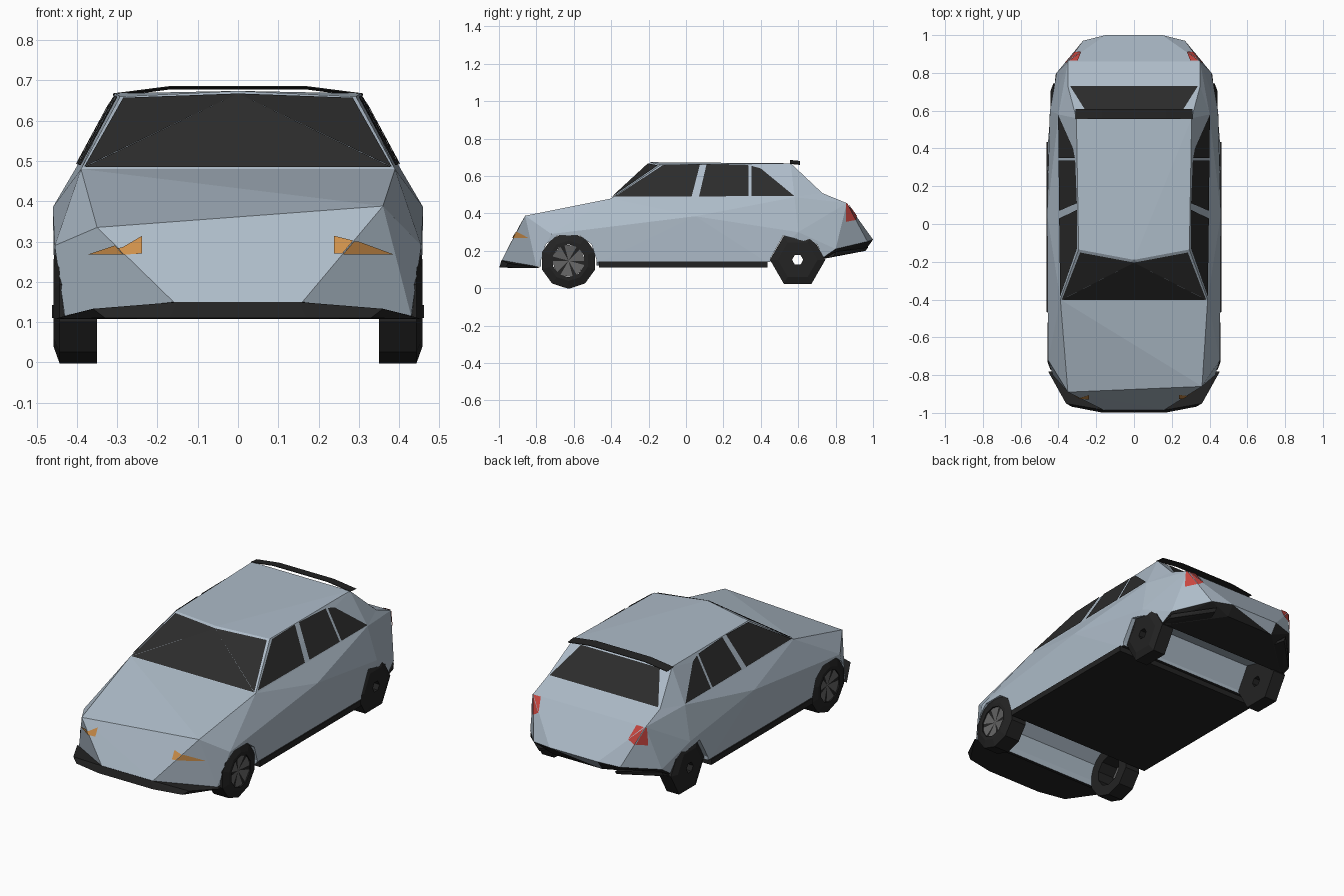
import bpy, bmesh, math
from mathutils import Vector
from mathutils.bvhtree import BVHTree

old = bpy.data.objects.get("Cube")
if old:
    bpy.data.objects.remove(old, do_unlink=True)


def material(name, r, g, b):
    m = bpy.data.materials.new(name)
    m.use_nodes = True
    m.diffuse_color = (r, g, b, 1)
    node = next(n for n in m.node_tree.nodes if n.type == 'BSDF_PRINCIPLED')
    node.inputs["Base Color"].default_value = (r, g, b, 1)
    node.inputs["Roughness"].default_value = 0.7
    return m


paint = material("silver blue paint", 0.42, 0.50, 0.58)
trim = material("black trim", 0.017, 0.017, 0.017)
glass = material("dark glass", 0.025, 0.025, 0.025)
amber = material("amber lamp", 0.62, 0.28, 0.07)
red = material("red lamp", 0.58, 0.06, 0.05)
alloy = material("grey alloy", 0.13, 0.13, 0.13)


def make(name, bm, *mats):
    mesh = bpy.data.meshes.new(name)
    bm.to_mesh(mesh)
    bm.free()
    for m in mats:
        mesh.materials.append(m)
    ob = bpy.data.objects.new(name, mesh)
    bpy.context.collection.objects.link(ob)
    return ob


def both(points):
    return [(s * x, y, z) for x, y, z in points for s in (1, -1)]


def hull(name, points, mat):
    """Faceted solid around a few corner points."""
    bm = bmesh.new()
    for p in points:
        bm.verts.new(p)
    bmesh.ops.convex_hull(bm, input=bm.verts)
    loose = [v for v in bm.verts if not v.link_faces]
    bmesh.ops.delete(bm, geom=loose, context='VERTS')
    bmesh.ops.recalc_face_normals(bm, faces=bm.faces)
    return make(name, bm, mat)


def prism(name, profile, place, a, b, mat):
    """Extrude a 2D profile between a and b."""
    bm = bmesh.new()
    ends = [[bm.verts.new(place(p, d)) for p in profile] for d in (a, b)]
    n = len(profile)
    for e in ends:
        bm.faces.new(e)
    for i in range(n):
        j = (i + 1) % n
        bm.faces.new((ends[0][i], ends[0][j], ends[1][j], ends[1][i]))
    bmesh.ops.recalc_face_normals(bm, faces=bm.faces)
    return make(name, bm, mat)


# Lower body: one faceted shell
shoulder = both([(.39, -.40, .48), (.40, .58, .487), (.35, .73, .508)])
body = hull("body", shoulder + both([
    (.16, -.985, .15), (.43, -.80, .115), (.455, -.72, .29),
    (.455, -.46, .14), (.455, .43, .14), (.46, .05, .385),
    (.445, .60, .30), (.35, .86, .455), (.15, 1.0, .26),
    (.27, .97, .25), (.41, .80, .21), (.15, .96, .205), (.42, .72, .155),
]) + [(.36, -.86, .388), (-.35, -.89, .335)], paint)

# Wheel arches cut across the full width, close around the tyres
arches = [
    [(-.775, -.1), (-.775, .15), (-.75, .235), (-.685, .283),
     (-.57, .283), (-.505, .235), (-.478, .15), (-.478, -.1)],
    [(.448, -.1), (.452, .16), (.52, .281), (.70, .235), (.738, .155), (.738, -.1)],
]
cutters = []
for profile in arches:
    c = prism("arch_cutter", profile, lambda p, x: (x, p[0], p[1]), -1, 1, paint)
    c.hide_render = True
    mod = body.modifiers.new("arch", 'BOOLEAN')
    mod.operation, mod.solver, mod.object = 'DIFFERENCE', 'EXACT', c
    cutters.append(c)
deps = bpy.context.evaluated_depsgraph_get()
cut_mesh = bpy.data.meshes.new_from_object(body.evaluated_get(deps))
body.modifiers.clear()
body.data = cut_mesh
for c in cutters:
    bpy.data.objects.remove(c, do_unlink=True)
cut_mesh.materials.clear()
cut_mesh.materials.append(paint)
cut_mesh.materials.append(trim)
# Underside panels are dark
for f in cut_mesh.polygons:
    f.material_index = int(f.normal.z < -0.4 and f.center.z < 0.24
                           and (f.center.y > .74 or f.normal.z < -0.9))

# Cabin
cabin = hull("cabin", shoulder + both([(.293, -.135, .66), (.305, .56, .668)])
             + [(0, -.19, .674)], paint)


def tree_of(ob):
    return BVHTree.FromPolygons([v.co for v in ob.data.vertices],
                                [list(f.vertices) for f in ob.data.polygons])


trees = {ob.name: tree_of(ob) for ob in (body, cabin)}


def plate(name, onto, side, shape, mat, sides=(1, -1)):
    """Thin panel laid onto a surface, cast from the front, back or sides."""
    tree = trees[onto.name]
    for s in sides:
        bm = bmesh.new()
        verts, out = [], Vector()
        for a, b in shape:
            if side == "side":
                start, ray = Vector((s * 2, a, b)), Vector((-s, 0, 0))
            else:
                d = -1 if side == "front" else 1
                start, ray = Vector((s * a, d * 2, b)), Vector((0, -d, 0))
            hit, normal, *_ = tree.ray_cast(start, ray)
            if hit is None:
                hit, normal, *_ = tree.find_nearest(start + ray * 1.2)
            if normal.dot(ray) > 0:
                normal = -normal
            p = hit + normal * 0.005
            if side != "side":
                p.x = s * a
            verts.append(bm.verts.new(p))
            out += normal
        face = bm.faces.new(verts)
        face.normal_update()
        if face.normal.dot(out) < 0:
            face.normal_flip()
        make(f"{name}_{'left' if s > 0 else 'right'}" if len(sides) > 1 else name, bm, mat)


# Glass: the windscreen folds along the creases that rise to the roof peak
plate("windscreen_centre", cabin, "front", [(-.382, .481), (.382, .481), (0, .664)], glass, (1,))
plate("windscreen_wing", cabin, "front", [(.382, .482), (.285, .653), (0, .664)], glass)
plate("rear_window", cabin, "back", [(-.338, .511), (.338, .511), (.245, .65), (-.245, .65)],
      glass, (1,))
plate("front_door_window", cabin, "side", [(-.382, .487), (.03, .488), (.075, .661), (-.125, .655)], glass)
plate("rear_door_window", cabin, "side", [(.07, .489), (.335, .49), (.335, .655), (.11, .661)], glass)
plate("quarter_window", cabin, "side", [(.35, .49), (.578, .492), (.40, .638), (.35, .652)], glass)

# Lamps, split where the nose and tail fold; the nose differs left to right
plate("left_headlamp_inner", body, "front",
      [(.238, .268), (.259, .268), (.286, .30), (.238, .312)], amber, (1,))
plate("left_headlamp_outer", body, "front", [(.261, .268), (.387, .268), (.30, .30), (.288, .30)], amber, (1,))
plate("right_headlamp_inner", body, "front",
      [(-.238, .268), (-.284, .268), (-.298, .284), (-.286, .284), (-.238, .312)], amber, (1,))
plate("right_headlamp_outer", body, "front", [(.285, .268), (.374, .268), (.306, .291)], amber, (-1,))
plate("tail_lamp_inner", body, "back", [(.344, .453), (.279, .387), (.298, .453)], red)
plate("tail_lamp_back", body, "back", [(.346, .45), (.316, .365), (.28, .386)], red)
plate("tail_lamp_side", body, "side", [(.855, .452), (.861, .452), (.905, .365), (.853, .355)], red)

# Front lip, sills with floor, and rear bumper corners
hull("front_lip", both([
    (.17, -.998, .11), (.15, -.987, .15), (.33, -.967, .11),
    (.36, -.95, .133), (.455, -.78, .108), (.42, -.80, .118),
]), trim)
sill = [(-.462, .11), (.462, .11), (.462, .142), (-.462, .142)]
prism("sill_and_floor", sill, lambda p, y: (p[0], y, p[1]), -.465, .435, trim)
for s, label in ((1, "left"), (-1, "right")):
    hull(f"rear_bumper_{label}", [(s * x, y, z) for x, y, z in (
        (.24, .975, .22), (.24, .96, .20), (.41, .80, .195),
        (.415, .79, .17), (.42, .74, .158), (.2, .85, .19))], trim)

# Roof spoiler: thin blade bowed over the roof edge
blade = [(-.31, .668), (-.17, .686), (.17, .686), (.31, .668),
         (.308, .665), (.17, .683), (-.17, .683), (-.308, .665)]
prism("roof_spoiler", blade, lambda p, y: (p[0], y, p[1] - (y - .555) * .1), .555, .61, trim)


def wheel(name, s, y, z, r, hole, sides, turn, outer):
    """Ring tyre: a profile revolved about the axle."""
    prof = [(.35, hole), (.35, r), (outer - .015, r), (outer, r * .72), (outer, hole)]
    bm = bmesh.new()
    rings = []
    for i in range(sides):
        t = 2 * math.pi * (i + turn) / sides
        rings.append([bm.verts.new((s * x, y + q * math.cos(t), z + q * math.sin(t)))
                      for x, q in prof])
    for i in range(sides):
        a, b = rings[i], rings[(i + 1) % sides]
        for k in range(len(prof)):
            m = (k + 1) % len(prof)
            bm.faces.new((a[k], a[m], b[m], b[k]))
    bmesh.ops.recalc_face_normals(bm, faces=bm.faces)
    make(name, bm, trim)


def rim(name, s, y, z, r, spokes):
    """Closed disc of broad grey spokes and narrow dark gaps."""
    bm = bmesh.new()
    mid = bm.verts.new((s * .44, y, z))
    edge = []
    for i in range(spokes):
        for part in (0, .75):
            t = 2 * math.pi * (i + part) / spokes
            edge.append(bm.verts.new((s * .452, y + r * math.cos(t), z + r * math.sin(t))))
    for i in range(len(edge)):
        f = bm.faces.new((mid, edge[i], edge[(i + 1) % len(edge)]))
        f.material_index = i % 2
        f.normal_update()
        if f.normal.x * s < 0:
            f.normal_flip()
    make(name, bm, alloy, trim)


# Wheels
for s, label in ((1, "left"), (-1, "right")):
    wheel(f"front_wheel_{label}", s, -.628, .147, .15, .088, 10, .5, .458)
    rim(f"front_rim_{label}", s, -.628, .147, .09, 6)
    wheel(f"rear_wheel_{label}", s, .597, .152, .148, .03, 6, 0, .442)
